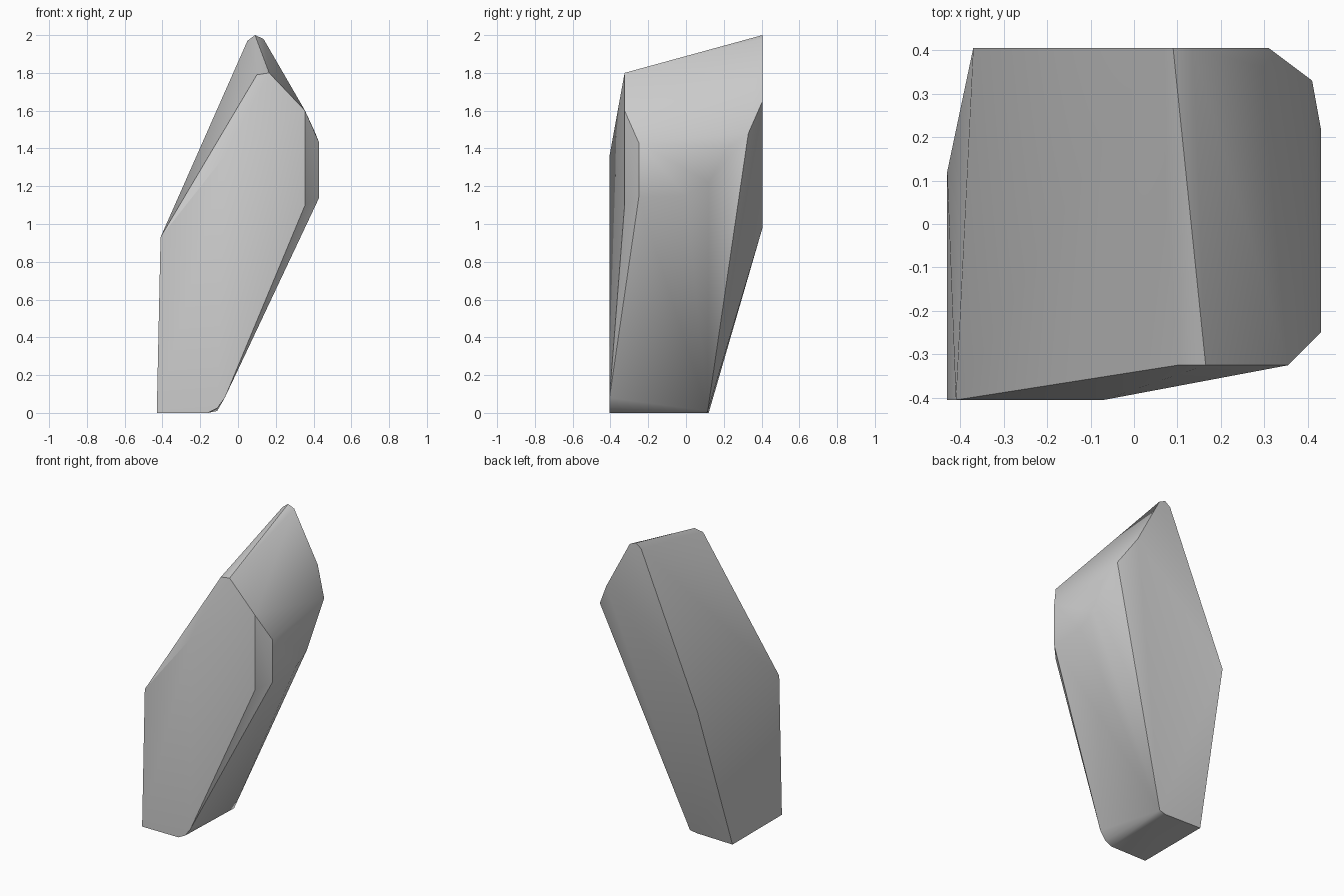
import bpy
import bmesh
import math

default = bpy.data.objects.get("Cube")
if default:
    bpy.data.objects.remove(default, do_unlink=True)

# Plain grey stone
stone = bpy.data.materials.new("stone_grey")
stone.use_nodes = True
grey = (0.6, 0.6, 0.6, 1)
stone.diffuse_color = grey
stone.node_tree.nodes["Principled BSDF"].inputs["Base Color"].default_value = grey

# Corners of the chiselled boulder, by region
foot = [(-.43, -.405, 0), (-.16, -.405, 0), (-.43, .12, 0), (-.16, .11, 0),
        (-.11, -.405, .025), (-.07, -.405, .08), (-.11, .115, .01)]
front = [(-.41, -.405, .93), (-.07, -.405, 1.36), (.10, -.325, 1.79),
         (.165, -.325, 1.8), (.355, -.325, 1.6), (.355, -.325, 1.1)]
side = [(.43, -.25, 1.43), (.43, -.25, 1.14), (.41, -.25, 1.1),
        (.43, 0, 1.15), (.41, 0, 1.11), (.43, .12, 1.22), (.43, .22, 1.4),
        (.41, .33, 1.48)]
back = [(-.37, .405, .98), (.05, .405, 1.97), (.09, .405, 2),
        (.135, .405, 1.98), (.31, .405, 1.65)]

# Wrap the corners into one solid and merge flat facets
bm = bmesh.new()
for corner in foot + front + side + back:
    bm.verts.new(corner)
hull = bmesh.ops.convex_hull(bm, input=bm.verts)
loose = {v for v in hull["geom_interior"] + hull["geom_unused"]
         if isinstance(v, bmesh.types.BMVert)}
bmesh.ops.delete(bm, geom=list(loose), context='VERTS')
bmesh.ops.dissolve_limit(bm, angle_limit=math.radians(1),
                         verts=bm.verts, edges=bm.edges)
bmesh.ops.recalc_face_normals(bm, faces=bm.faces)

mesh = bpy.data.meshes.new("boulder")
bm.to_mesh(mesh)
bm.free()
mesh.materials.append(stone)
boulder = bpy.data.objects.new("boulder", mesh)
bpy.context.collection.objects.link(boulder)

# Soft facets with crisp main edges
bpy.ops.object.select_all(action='DESELECT')
boulder.select_set(True)
bpy.context.view_layer.objects.active = boulder
bpy.ops.object.shade_smooth_by_angle(angle=math.radians(30))
